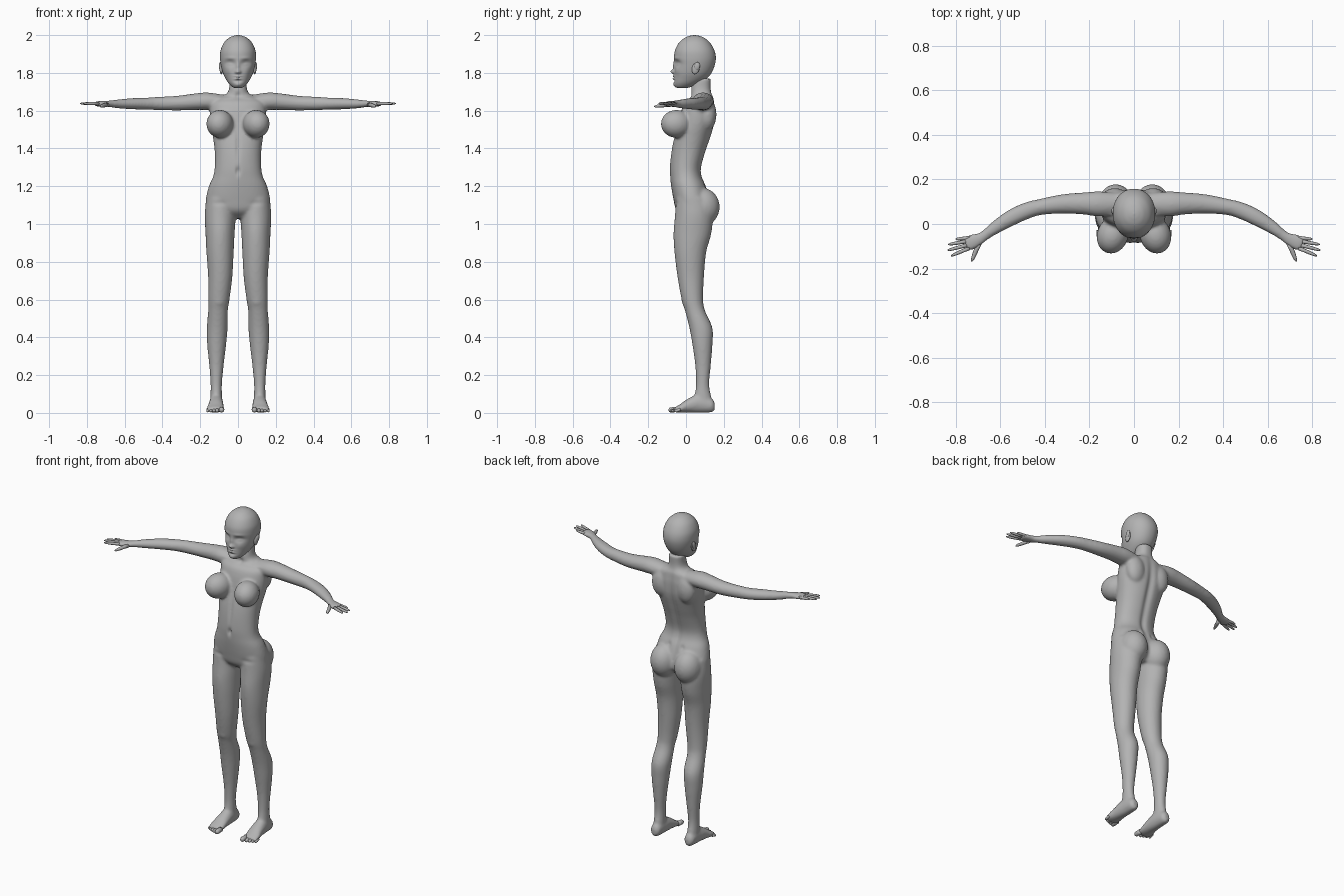
import bpy, bmesh
from math import sin, cos, pi, exp, copysign
from mathutils import Vector, Matrix

old = bpy.data.objects.get("Cube")
if old:
    bpy.data.objects.remove(old, do_unlink=True)

grey = bpy.data.materials.new("plain grey")
grey.use_nodes = True
grey.diffuse_color = (0.45, 0.45, 0.45, 1)
grey.node_tree.nodes["Principled BSDF"].inputs["Base Color"].default_value = grey.diffuse_color
X, Y, Z = Vector((1, 0, 0)), Vector((0, 1, 0)), Vector((0, 0, 1))


def dense(rows, steps):
    """Smooth curve through the given rows."""
    rows = [Vector(r) for r in rows]
    out = []
    for i in range(len(rows) - 1):
        p, q = rows[i], rows[i + 1]
        m = (q - rows[i - 1]) / 2 if i else q - p
        n = (rows[i + 2] - p) / 2 if i + 2 < len(rows) else q - p
        for k in range(steps):
            t = k / steps
            h = t * t * (3 - 2 * t)
            out.append(p * (1 - h) + q * h + m * (t * (1 - t) ** 2) - n * (t * t * (1 - t)))
    return out + [rows[-1]]


def skin_rings(bm, rings):
    """Closed surface over a row of rings."""
    count = len(rings[0])
    for a, b in zip(rings, rings[1:]):
        for k in range(count):
            n = (k + 1) % count
            bm.faces.new((a[k], a[n], b[n], b[k]))
    bm.faces.new(rings[0])
    bm.faces.new(rings[-1])


def loft(bm, rows, axes, side=1, seg=32, steps=5, power=2.0):
    """Closed tube of oval rings; each row is x, y, z and two radii."""
    rows = dense(rows, steps)
    rings = []
    for i, r in enumerate(rows):
        if axes == "path":
            a, b = rows[max(i - 1, 0)], rows[min(i + 1, len(rows) - 1)]
            u, v = Vector((a[1] - b[1], b[0] - a[0], 0)).normalized(), Z
        else:
            u, v = X, (Y if axes == "flat" else Z)
        ring = []
        for k in range(seg):
            c, s = cos(2 * pi * k / seg), sin(2 * pi * k / seg)
            c, s = (copysign(abs(w) ** (2 / power), w) for w in (c, s))
            p = Vector(r[:3]) + u * (c * r[3]) + v * (s * r[4])
            ring.append(bm.verts.new((p.x * side, p.y, p.z)))
        rings.append(ring)
    skin_rings(bm, rings)


def ball(bm, center, radii, side=1, tilt=0.0, axis="X"):
    m = Matrix.Translation((center[0] * side, center[1], center[2]))
    m = m @ Matrix.Rotation(tilt * (side if axis != "X" else 1), 4, axis)
    bmesh.ops.create_uvsphere(bm, u_segments=32, v_segments=20, radius=1,
                              matrix=m @ Matrix.Diagonal((*radii, 1)))


def digit(bm, a, b, r0, r1, side):
    """Tapered round-ended finger or toe from a to b."""
    a, b = Vector(a), Vector(b)
    d = (b - a).normalized()
    u = d.cross(Z).normalized()
    v = u.cross(d)
    rings = []
    for t, k in ((0, 1), (0.35, 0.95), (0.5, 1.05), (0.8, 1), (0.93, 0.8), (1, 0.3)):
        c, r = a.lerp(b, t), (r0 + (r1 - r0) * t) * k
        pts = [c + (u * cos(pi * i / 5) + v * sin(pi * i / 5)) * r for i in range(10)]
        rings.append([bm.verts.new((p.x * side, p.y, p.z)) for p in pts])
    skin_rings(bm, rings)


def finish(bm, name):
    bmesh.ops.recalc_face_normals(bm, faces=bm.faces)
    mesh = bpy.data.meshes.new(name)
    bm.to_mesh(mesh)
    bm.free()
    ob = bpy.data.objects.new(name, mesh)
    bpy.context.collection.objects.link(ob)
    mesh.materials.append(grey)
    mesh.shade_smooth()
    return ob


def sculpt(ob, dents, front):
    """Soft pushes along y: x, z, width, height, amount (mirrored in x)."""
    bm = bmesh.new()
    bm.from_mesh(ob.data)
    bm.normal_update()
    for v in bm.verts:
        if (v.normal.y < 0) == front and abs(v.co.x) < .2:
            weight = min(1, abs(v.normal.y) * 2)
            push = 0
            for x, z, w, h, amount in dents:
                d = ((abs(v.co.x) - x) / w) ** 2 + ((v.co.z - z) / h) ** 2
                if d < 9:
                    push += amount * exp(-d)
            v.co.y += push * weight
    bm.to_mesh(ob.data)
    bm.free()


# Torso and neck
torso = [(1.77, .088, .045, .045), (1.72, .08, .047, .052), (1.69, .082, .06, .055),
         (1.67, .086, .105, .06), (1.645, .072, .14, .078), (1.60, .065, .148, .09),
         (1.53, .055, .145, .096), (1.45, .032, .131, .096), (1.38, .014, .123, .09),
         (1.30, 0, .123, .082), (1.25, .002, .132, .083), (1.20, .015, .154, .092),
         (1.13, .03, .17, .096), (1.07, .04, .165, .09), (1.03, .045, .11, .05)]
bm = bmesh.new()
loft(bm, [(0, y, z, a, b) for z, y, a, b in torso], "flat", power=2.2, seg=48)

# Limbs: x, y, z and two radii per row
leg = [(.09, .035, 1.14, .078, .088), (.094, .042, 1.05, .082, .1), (.095, .034, .95, .077, .1),
       (.095, .023, .85, .072, .084), (.094, .025, .72, .064, .07), (.101, .034, .6, .056, .057),
       (.106, .048, .54, .052, .053), (.11, .079, .45, .055, .061), (.113, .087, .36, .05, .053),
       (.114, .09, .25, .038, .041), (.115, .088, .15, .03, .035), (.115, .09, .08, .031, .045),
       (.115, .1, .03, .032, .045)]
foot = [(.115, .152, .035, .016, .02), (.115, .135, .04, .03, .037), (.115, .07, .05, .036, .05),
        (.117, .01, .038, .041, .037), (.12, -.03, .024, .046, .023), (.121, -.062, .015, .042, .013)]
arm = [(.08, .09, 1.645, .05, .04), (.16, .09, 1.65, .056, .046), (.22, .092, 1.648, .05, .044),
       (.32, .09, 1.64, .043, .039), (.42, .076, 1.638, .036, .035), (.48, .06, 1.637, .037, .032),
       (.55, .028, 1.637, .036, .03), (.62, -.015, 1.636, .029, .025), (.67, -.052, 1.636, .023, .019),
       (.7, -.07, 1.636, .029, .016), (.735, -.084, 1.636, .035, .015), (.758, -.092, 1.636, .03, .011)]
for s in (1, -1):
    loft(bm, leg, "flat", s)
    loft(bm, foot, "upright", s)
    loft(bm, arm, "path", s)
    # Bust, hips, shoulder blades and kneecaps
    ball(bm, (.096, -.05, 1.53), (.07, .084, .074), s, tilt=.3, axis="Z")
    ball(bm, (.082, .088, 1.09), (.08, .09, .1), s)
    ball(bm, (.085, .115, 1.58), (.06, .046, .085), s)
    ball(bm, (.101, .008, .6), (.036, .032, .045), s)
body = finish(bm, "body")

# Blend the masses into one skin
remesh = body.modifiers.new("blend", "REMESH")
remesh.mode = "VOXEL"
remesh.voxel_size = .008
relax = body.modifiers.new("relax", "SMOOTH")
relax.factor, relax.iterations = .5, 6
graph = bpy.context.evaluated_depsgraph_get()
skin = bpy.data.meshes.new_from_object(body.evaluated_get(graph))
body.modifiers.clear()
body.data = skin
skin.materials.clear()
skin.materials.append(grey)
skin.shade_smooth()

# Breastbone, midline, navel, collarbones and groin creases
sculpt(body, [(0, 1.42, .01, .08, .008), (0, 1.28, .009, .02, .014), (0, 1.3, .05, .1, -.004),
              (.07, 1.667, .05, .008, -.006), (0, 1.68, .012, .015, .008),
              (.1, 1.11, .03, .012, .004)], True)
# Spine groove and lower back dimples
sculpt(body, [(0, 1.47, .02, .17, -.012), (0, 1.25, .018, .1, -.008),
              (.045, 1.2, .012, .015, -.006)], False)

# Head
head_rows = [(1.72, -.045, .005, .018), (1.727, -.057, .03, .032), (1.745, -.064, .07, .05),
             (1.77, -.064, .11, .066), (1.80, -.062, .135, .08), (1.84, -.061, .152, .09),
             (1.88, -.063, .158, .095), (1.92, -.058, .15, .092), (1.96, -.037, .127, .074),
             (1.985, -.008, .098, .048), (1.996, .02, .07, .024), (2.0, .043, .047, .002)]
bm = bmesh.new()
loft(bm, [(0, (f + b) / 2, z, w, (b - f) / 2) for z, f, b, w in head_rows],
     "flat", seg=96, steps=8, power=2.1)
head = finish(bm, "head")
# Eye sockets, lids, brows, nose, lips, chin and cheeks
sculpt(head, [(.042, 1.852, .023, .015, .016), (.043, 1.85, .015, .009, -.009),
              (.042, 1.852, .016, .003, .004), (.04, 1.878, .025, .008, -.003),
              (0, 1.835, .009, .025, -.008), (0, 1.806, .012, .011, -.018),
              (.011, 1.803, .006, .006, -.005), (0, 1.782, .018, .005, -.007),
              (0, 1.776, .02, .0025, .004), (0, 1.769, .016, .005, -.007),
              (0, 1.757, .02, .006, .005), (0, 1.737, .018, .01, -.005),
              (.05, 1.81, .02, .02, -.004)], True)

# Ears
bm = bmesh.new()
for s in (1, -1):
    ball(bm, (.088, .052, 1.825), (.01, .02, .033), s, tilt=-.25)
    ball(bm, (.094, .058, 1.835), (.007, .015, .022), s, tilt=-.25)
finish(bm, "ears")

# Fingers with thumb
finger_xy = [(.735, -.062, .8, -.068), (.745, -.077, .833, -.092), (.745, -.094, .836, -.118),
             (.738, -.108, .82, -.143)]
bm = bmesh.new()
for s in (1, -1):
    for x0, y0, x1, y1 in finger_xy:
        digit(bm, (x0, y0, 1.637), (x1, y1, 1.638), .0095, .006, s)
    digit(bm, (.695, -.085, 1.632), (.728, -.168, 1.622), .013, .007, s)
finish(bm, "fingers")

# Toes, the big toe on the inside
bm = bmesh.new()
for s in (1, -1):
    for i in range(5):
        r = .015 if i == 0 else .0105 - i * .0006
        x = .087 if i == 0 else .094 + i * .0165
        digit(bm, (x, -.045 + i * .004, .018), (x, -.092 + i * .008, r), r, r * .9, s)
finish(bm, "toes")
